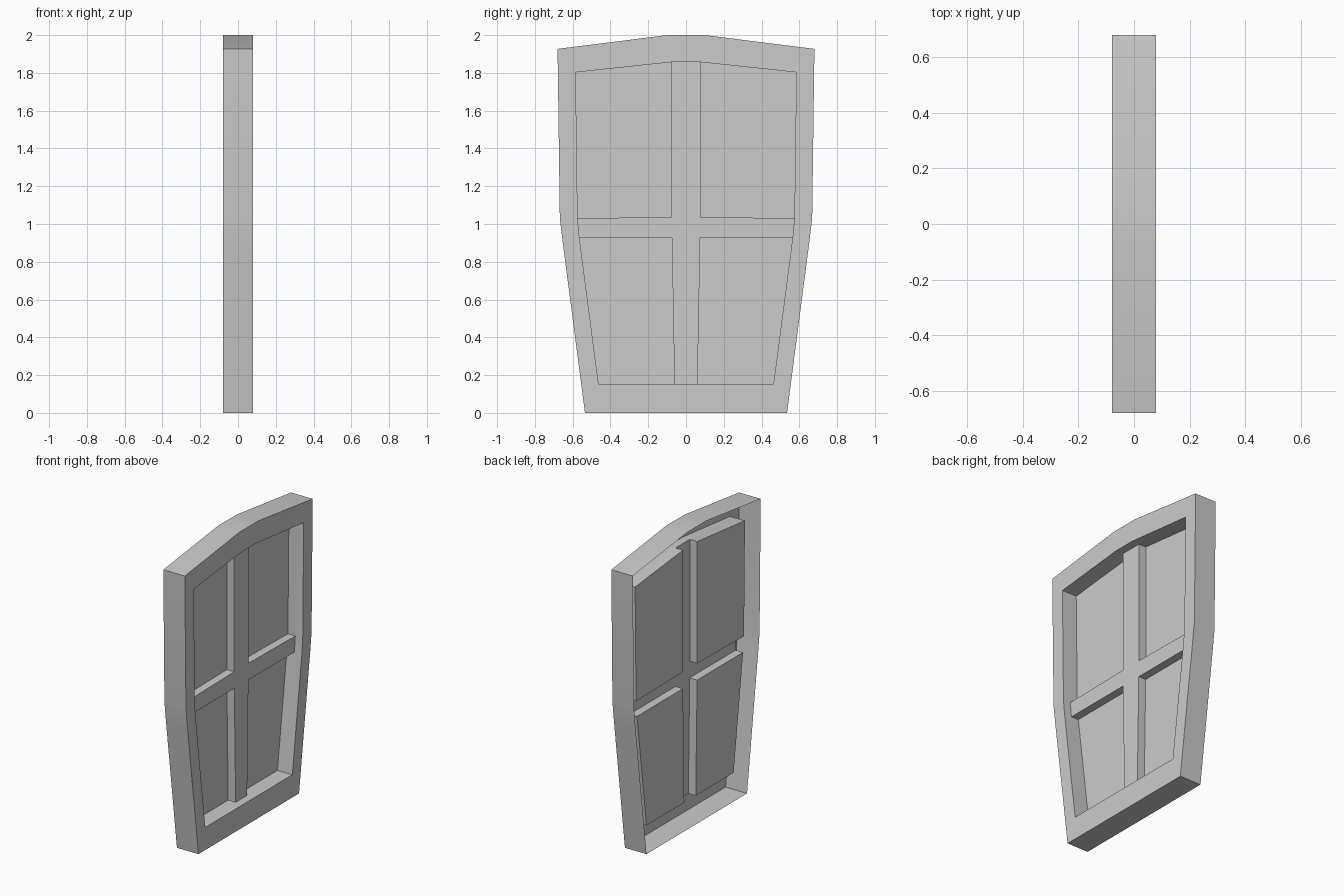
import bpy, bmesh
from math import radians

if "Cube" in bpy.data.objects:
    bpy.data.objects.remove(bpy.data.objects["Cube"])

BACK, FRONT, BAR, PANEL = -0.08, 0.08, 0.025, -0.03   # depths along x

# Half profiles as (y, z), running counter-clockwise from the bottom centre
OUTER = [(0, 0), (.535, 0), (.651, .89), (.668, 1.03), (.68, 1.927), (.10, 2), (0, 2)]
INNER = [(0, .153), (.463, .153), (.564, .925), (.574, 1.03), (.584, 1.803), (.076, 1.857), (0, 1.857)]
LOW_PANEL = [(.061, .153), (.463, .153), (.564, .925), (.075, .925)]
TOP_PANEL = [(.076, 1.037), (.574, 1.03), (.584, 1.803), (.076, 1.857)]


def face(bm, pts):
    bm.faces.new([bm.verts.new(p) for p in pts])


def flat(bm, loop, x):
    face(bm, [(x, y, z) for y, z in loop])


def wall(bm, path, x0, x1, closed=False):
    ends = path[1:] + path[:1] if closed else path[1:]
    for a, b in zip(path, ends):
        face(bm, [(x0, *a), (x0, *b), (x1, *b), (x1, *a)])


def finish(bm, name):
    bmesh.ops.remove_doubles(bm, verts=bm.verts, dist=1e-5)
    me = bpy.data.meshes.new(name)
    bm.to_mesh(me)
    bm.free()
    ob = bpy.data.objects.new(name, me)
    bpy.context.collection.objects.link(ob)
    mir = ob.modifiers.new("mirror", 'MIRROR')
    mir.use_axis = (False, True, False)
    bpy.ops.object.select_all(action='DESELECT')
    ob.select_set(True)
    bpy.context.view_layer.objects.active = ob
    bpy.ops.object.shade_smooth_by_angle(angle=radians(20))


# Outer frame: rim, front border and the step down to the bars (open at the back)
bm = bmesh.new()
wall(bm, OUTER, BACK, FRONT)
for i in range(len(OUTER) - 1):
    flat(bm, [OUTER[i], OUTER[i + 1], INNER[i + 1], INNER[i]], FRONT)
wall(bm, INNER, FRONT, BAR)
finish(bm, "door_frame")

# Cross bars set back from the frame
bm = bmesh.new()
flat(bm, [(0, .153), LOW_PANEL[0], LOW_PANEL[3], (0, .925)], BAR)
flat(bm, [(0, .925), LOW_PANEL[3], LOW_PANEL[2], TOP_PANEL[1], TOP_PANEL[0], (0, 1.037)], BAR)
flat(bm, [(0, 1.037), TOP_PANEL[0], TOP_PANEL[3], (0, 1.857)], BAR)
finish(bm, "cross_bars")

# Sunken panels with their side walls
for name, loop in (("lower_panels", LOW_PANEL), ("upper_panels", TOP_PANEL)):
    bm = bmesh.new()
    flat(bm, loop, PANEL)
    wall(bm, loop, BAR, PANEL, closed=True)
    finish(bm, name)
